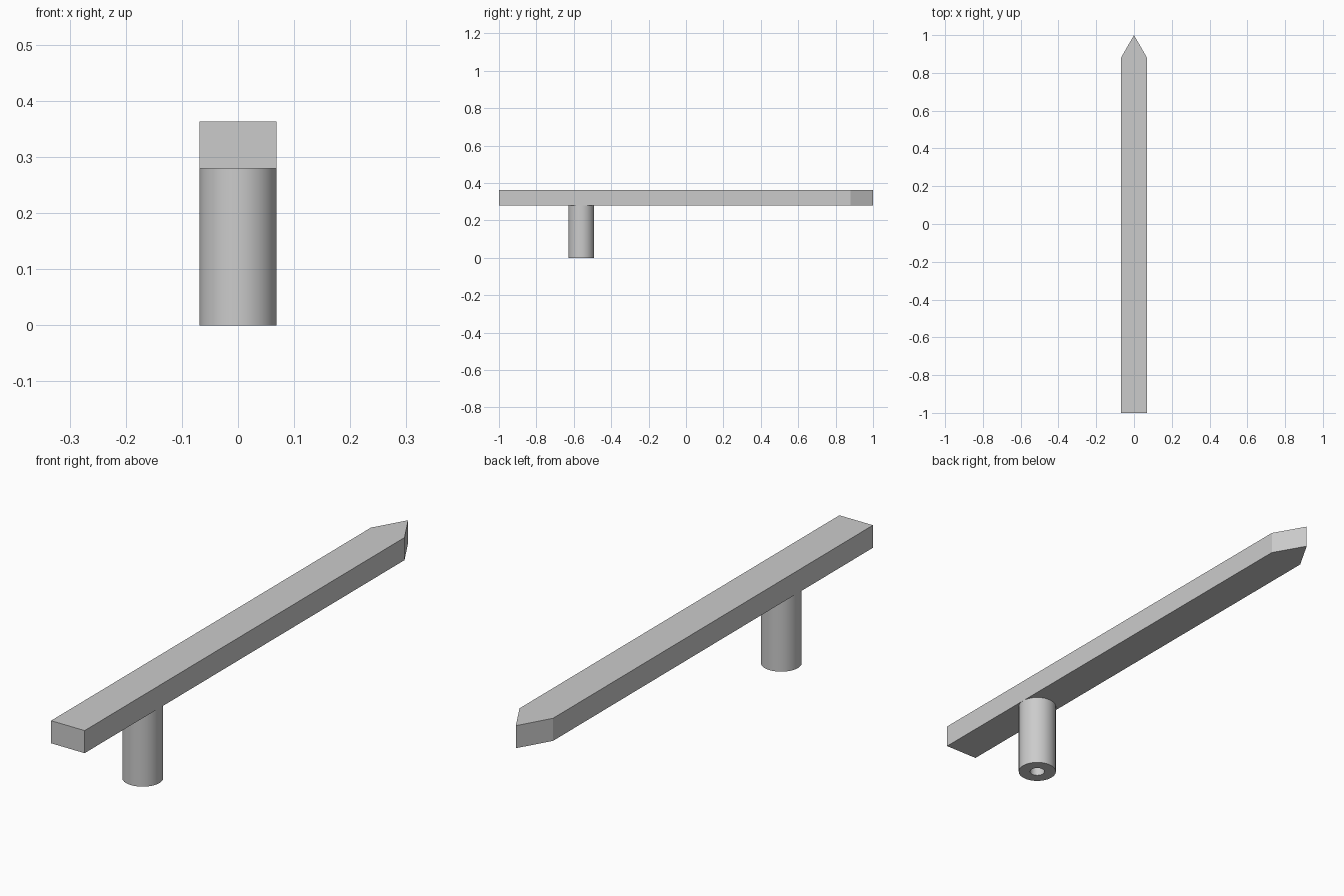
import bpy, bmesh, math
from mathutils import Vector

cube = bpy.data.objects.get("Cube")
if cube:
    bpy.data.objects.remove(cube)

HALF_WIDTH = 0.069
BAR_BOTTOM, BAR_TOP = 0.279, 0.363
SHOULDER_Y = 0.88
POST_Y = -0.56
HOLE_RADIUS = 0.027

# Single grey material
grey = bpy.data.materials.new("plain grey")
grey.use_nodes = True
colour = (0.6, 0.6, 0.6, 1)
grey.diffuse_color = colour
grey.node_tree.nodes["Principled BSDF"].inputs["Base Color"].default_value = colour


def add_object(name, bm):
    bmesh.ops.recalc_face_normals(bm, faces=bm.faces[:])
    mesh = bpy.data.meshes.new(name)
    bm.to_mesh(mesh)
    bm.free()
    mesh.materials.append(grey)
    obj = bpy.data.objects.new(name, mesh)
    bpy.context.collection.objects.link(obj)
    return obj


# Pointed bar: flat outline extruded upwards
bm = bmesh.new()
outline = [(-HALF_WIDTH, -1), (HALF_WIDTH, -1), (HALF_WIDTH, SHOULDER_Y),
           (0, 1), (-HALF_WIDTH, SHOULDER_Y)]
base = bm.faces.new([bm.verts.new((x, y, BAR_BOTTOM)) for x, y in outline])
result = bmesh.ops.extrude_face_region(bm, geom=[base], use_keep_orig=True)
top_verts = [v for v in result["geom"] if isinstance(v, bmesh.types.BMVert)]
bmesh.ops.translate(bm, verts=top_verts, vec=(0, 0, BAR_TOP - BAR_BOTTOM))
add_object("pointed_bar", bm)

# Hollow post: wall section spun around its axis
bm = bmesh.new()
section = [(HOLE_RADIUS, BAR_BOTTOM), (HOLE_RADIUS, 0),
           (HALF_WIDTH, 0), (HALF_WIDTH, BAR_BOTTOM)]
verts = [bm.verts.new((r, 0, z)) for r, z in section]
edges = [bm.edges.new(pair) for pair in zip(verts, verts[1:])]
bmesh.ops.spin(bm, geom=verts + edges, cent=Vector(), axis=(0, 0, 1),
               angle=math.tau, steps=48, use_merge=True)
bmesh.ops.remove_doubles(bm, verts=bm.verts[:], dist=0.0001)
# Close the upper rim so the wall is solid
rims = [e for e in bm.edges if e.is_boundary]
bmesh.ops.bridge_loops(bm, edges=rims)
post = add_object("hollow_post", bm)
post.location.y = POST_Y

bpy.ops.object.select_all(action="DESELECT")
post.select_set(True)
bpy.context.view_layer.objects.active = post
bpy.ops.object.shade_smooth_by_angle(angle=math.radians(30))
